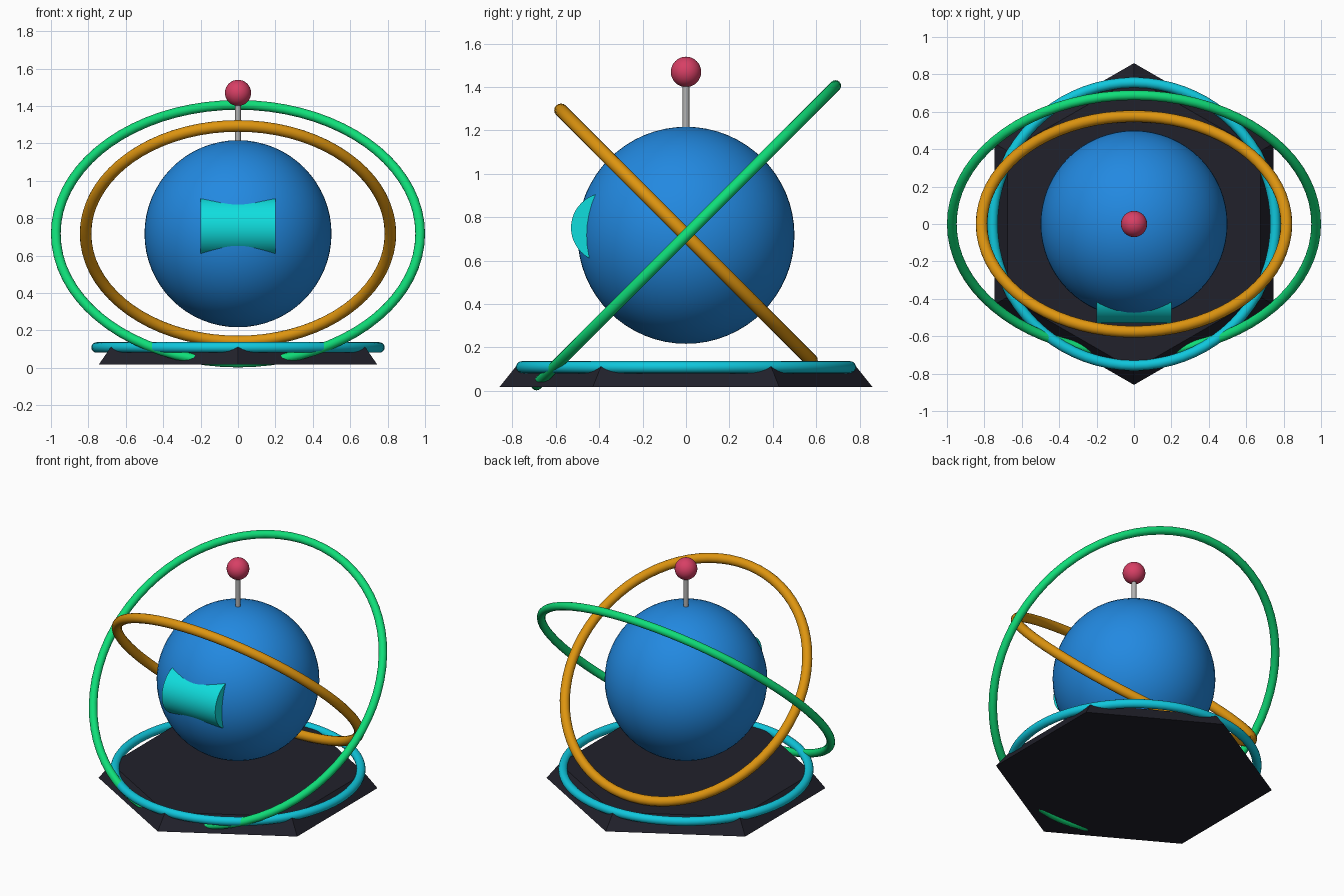
import bpy
import math

if "Cube" in bpy.data.objects:
    bpy.data.objects.remove(bpy.data.objects["Cube"])

CORE_Z = 0.717  # centre shared by the sphere and both tilted rings


def material(name, rgb):
    m = bpy.data.materials.new(name)
    m.diffuse_color = (*rgb, 1.0)
    m.use_nodes = True
    m.node_tree.nodes["Principled BSDF"].inputs["Base Color"].default_value = m.diffuse_color
    return m


def finish(name, mat, smooth=True):
    ob = bpy.context.object
    ob.name = name
    ob.data.materials.append(mat)
    if smooth:
        bpy.ops.object.shade_smooth_by_angle(angle=math.radians(35))
    return ob


def ring(name, mat, z, major, minor, tilt=0.0):
    bpy.ops.mesh.primitive_torus_add(
        major_segments=72, minor_segments=16, major_radius=major,
        minor_radius=minor, location=(0, 0, z),
        rotation=(math.radians(tilt), 0, 0))
    return finish(name, mat)


def ball(name, mat, z, radius, segments):
    bpy.ops.mesh.primitive_uv_sphere_add(
        segments=segments, ring_count=segments // 2, radius=radius,
        location=(0, 0, z))
    return finish(name, mat)


def rod(name, mat, radius, length, location, rotation=(0, 0, 0)):
    bpy.ops.mesh.primitive_cylinder_add(
        vertices=48, radius=radius, depth=length,
        location=location, rotation=rotation)
    return finish(name, mat)


blue = material("blue", (0.016, 0.25, 0.75))
teal = material("teal", (0.005, 0.73, 0.73))
cyan = material("cyan", (0.005, 0.57, 0.72))
green = material("green", (0.005, 0.73, 0.19))
orange = material("orange", (0.73, 0.30, 0.005))
red = material("rose_red", (0.68, 0.05, 0.13))
grey = material("grey", (0.45, 0.45, 0.45))
dark = material("dark_slate", (0.015, 0.015, 0.024))

# Hexagonal tapered base, corners pointing to the front and back
bpy.ops.mesh.primitive_cone_add(
    vertices=6, radius1=0.86, radius2=0.78, depth=0.10,
    location=(0, 0, 0.067))
finish("base", dark, smooth=False)

# Ring lying on the base, and the two crossed orbit rings
ring("base_ring", cyan, 0.109, 0.756, 0.028)
ring("outer_ring", green, CORE_Z, 0.974, 0.026, 45)
ring("inner_ring", orange, CORE_Z, 0.815, 0.031, -45)

# Body with a horizontal visor half sunk into its front
ball("body", blue, CORE_Z, 0.5, 64)
rod("visor", teal, 0.16, 0.40, (0, -0.37, 0.752), (0, math.pi / 2, 0))

# Antenna
rod("antenna_rod", grey, 0.015, 0.26, (0, 0, 1.32))
ball("antenna_tip", red, 1.47, 0.07, 32)
